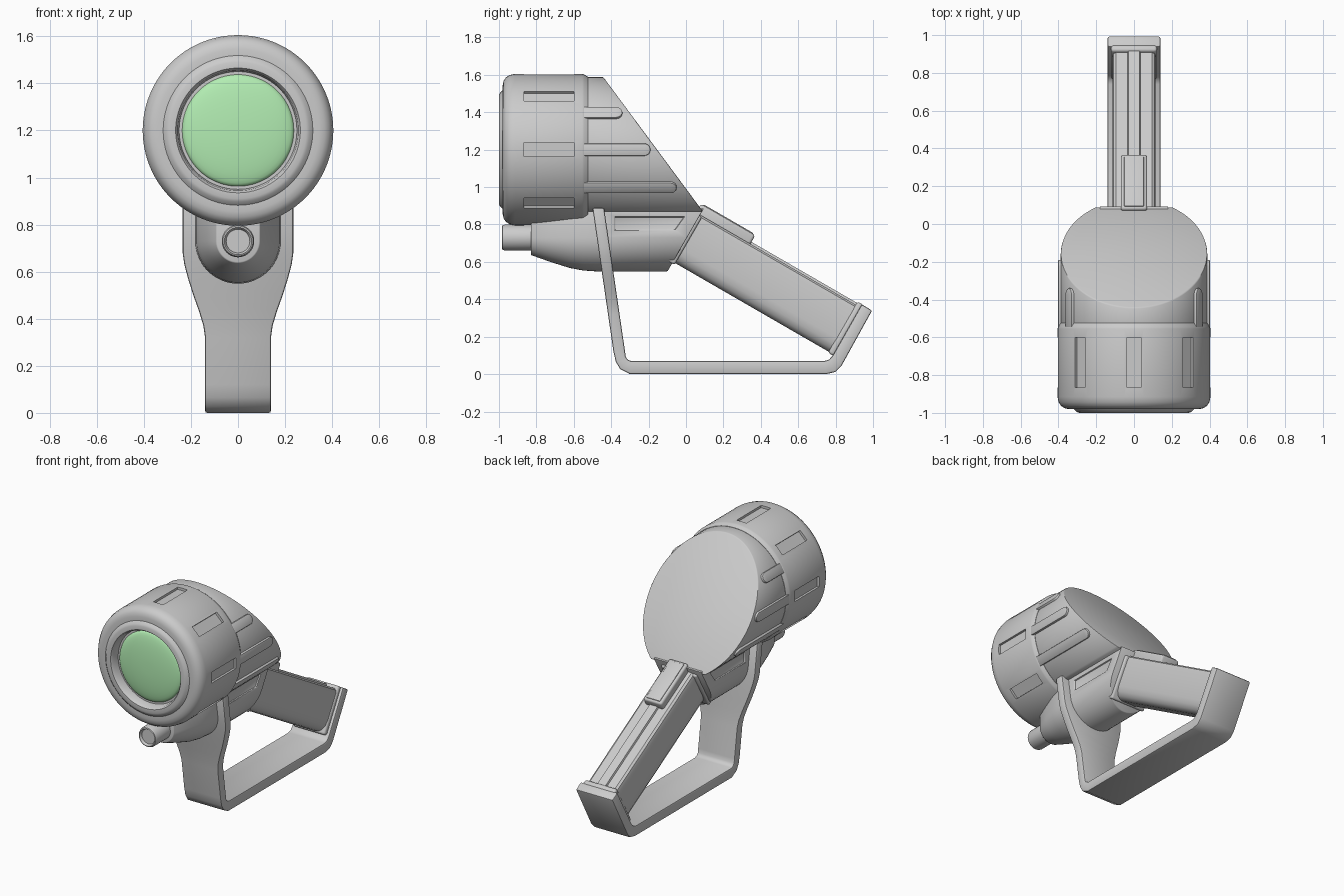
import bpy, bmesh
from math import sin, cos, pi, radians
from mathutils import Vector, Matrix

if "Cube" in bpy.data.objects:
    bpy.data.objects.remove(bpy.data.objects["Cube"])


def finish(ob, bevel=0.0, cutters=(), segs=3, angle=35):
    """Bevel / cut the part, freeze modifiers, smooth by angle."""
    for c in cutters:
        m = ob.modifiers.new("cut", 'BOOLEAN')
        m.operation, m.solver, m.object = 'DIFFERENCE', 'EXACT', c
    if bevel:
        m = ob.modifiers.new("bevel", 'BEVEL')
        m.width, m.segments, m.limit_method = bevel, segs, 'ANGLE'
        m.angle_limit = radians(40)
    bpy.ops.object.select_all(action='DESELECT')
    ob.select_set(True)
    bpy.context.view_layer.objects.active = ob
    bpy.ops.object.convert(target='MESH')
    bpy.ops.object.shade_smooth_by_angle(angle=radians(angle))
    for c in cutters:
        bpy.data.objects.remove(c)
    return ob


def loft(name, rings, planes=()):
    """Skin rings of points with capped ends, then trim with (point, normal) planes."""
    bm = bmesh.new()
    vs = [[bm.verts.new(p) for p in ring] for ring in rings]
    n = len(vs[0])
    for a, b in zip(vs, vs[1:]):
        for i in range(n):
            j = (i + 1) % n
            bm.faces.new((a[i], a[j], b[j], b[i]))
    bm.faces.new(vs[0][::-1])
    bm.faces.new(vs[-1])
    for co, no in planes:
        geom = bm.verts[:] + bm.edges[:] + bm.faces[:]
        bmesh.ops.bisect_plane(bm, geom=geom, plane_co=co, plane_no=no, clear_outer=True)
        bmesh.ops.holes_fill(bm, edges=[e for e in bm.edges if e.is_boundary], sides=0)
    bmesh.ops.recalc_face_normals(bm, faces=bm.faces)
    me = bpy.data.meshes.new(name)
    bm.to_mesh(me)
    bm.free()
    ob = bpy.data.objects.new(name, me)
    bpy.context.collection.objects.link(ob)
    return ob


def lathe(name, profile, z, n=96, planes=()):
    """Turn (radius, y) points around a y-parallel axis at height z."""
    return loft(name, [[(r * cos(2 * pi * i / n), y, z + r * sin(2 * pi * i / n))
                        for i in range(n)] for r, y in profile], planes)


def radial(angle):
    """Frame at the head axis: local x points outward at the angle, local y along the head."""
    return Matrix.Translation((0, 0, 1.2)) @ Matrix.Rotation(-radians(angle), 4, 'Y')


def prism(name, outline, x0, x1, mat=Matrix()):
    """Extrude a (y, z) outline along local x."""
    return loft(name, [[mat @ Vector((x, y, z)) for y, z in outline] for x in (x0, x1)])


def rect(a0, a1, b0, b1):
    return [(a0, b0), (a1, b0), (a1, b1), (a0, b1)]


# Lamp front ring with eight shallow pockets
ring = lathe("lamp_ring", [(.235, -.94), (.25, -.94), (.256, -.988), (.265, -1), (.29, -1),
                           (.303, -.995), (.318, -.98), (.345, -.98), (.368, -.975),
                           (.386, -.963), (.399, -.943), (.405, -.915), (.405, -.555),
                           (.402, -.545), (.39, -.525), (.37, -.525)], 1.2)
pockets = [prism("pocket_cutter", rect(-.865, -.6, -.037, .037), .388, .45, radial(k * 45))
           for k in range(8)]
finish(ring, cutters=pockets)

# Domed green lens
lens = lathe("lens", [(.24, -.935)] + [(.236 * cos(t * pi / 20), -.942 - .035 * sin(t * pi / 20))
                                       for t in range(10)], 1.2)
green = bpy.data.materials.new("lens_green")
green.diffuse_color = (.45, .85, .45, 1)
green.use_nodes = True
green.node_tree.nodes["Principled BSDF"].inputs["Base Color"].default_value = green.diffuse_color
lens.data.materials.append(green)
finish(lens)

# Rear lamp body, cut obliquely at the back and flat underneath
slant = Vector((0, .715, .53)).normalized()
body = lathe("lamp_body", [(.388, -.56), (.388, .3)], 1.2,
             planes=[((0, .09, .87), slant), ((0, 0, .87), (0, 0, -1))])
finish(body, .006, segs=2)

# Raised round-ended ribs on both sides of the body
for ang, end in ((30, -.34), (0, -.19), (-31, -.05)):
    tip = [(end - .033 + .033 * sin(pi * k / 10), -.033 * cos(pi * k / 10)) for k in range(11)]
    for a in (ang, 180 - ang):
        rib = prism("body_rib", [(-.55, -.033)] + tip + [(-.55, .033)], .36, .402, radial(a))
        finish(rib, .006, segs=2)

# Grip frame: local y runs down the grip, local z is its upper side
grip_m = Matrix.Rotation(radians(-30), 4, 'X')
grip_dir = grip_m @ Vector((0, 1, 0))

# Lower housing: U-section growing from the nozzle, trimmed square to the grip
def u_section(y, r):
    arc = [(r * cos(pi * k / 24), y, .73 - r * sin(pi * k / 24)) for k in range(25)]
    return [(r, y, .885)] + arc + [(-r, y, .885)]

housing = loft("lower_housing", [u_section(y, r) for y, r in
               ((-.83, .093), (-.72, .132), (-.62, .163), (-.55, .176), (-.48, .181), (.3, .181))],
               [(grip_dir * -.36, grip_dir)])
panel = [(-.38, .77), (-.06, .77), (-.01, .84), (-.38, .84)]
finish(housing, .008, [prism("panel_cutter", panel, s * .171, s * .25) for s in (1, -1)], segs=2)

# Nozzle
finish(lathe("nozzle", [(.05, -.968), (.054, -.98), (.058, -.985), (.064, -.982), (.069, -.97),
                        (.069, -.8)], .73, 48))

# Grip with a raised centre rail
half = [(.05, .485), (.075, .491), (.096, .508), (.11, .535), (.115, .57), (.115, .745),
        (.109, .765), (.095, .775), (.034, .775), (.03, .787)]
section = half + [(-x, z) for x, z in reversed(half)]
finish(loft("grip", [[grip_m @ Vector((x, y, z)) for x, z in section] for y in (-.42, .635)]))

# Grip end flange, collar and switch
def grip_block(name, w, y0, y1, z0, z1, bevel):
    finish(prism(name, rect(y0, y1, z0, z1), -w, w, grip_m), bevel)

grip_block("grip_flange", .122, .6, .64, .478, .795, .015)
grip_block("grip_collar", .135, -.4, -.345, .475, .77, .012)
grip_block("switch", .07, -.386, -.05, .74, .828, .014)
grip_block("switch_pad", .052, -.37, -.066, .8, .833, .004)

# Guard strap: (outer y, outer z, inner y, inner z, half width)
upper = []
for z, w in ((.888, .235), (.68, .235), (.63, .228), (.57, .212), (.5, .19), (.43, .165),
             (.37, .147), (.32, .14), (.12, .14)):
    y = -.5 + (.888 - z) * .146
    upper.append((y, z, y + .062, z, w))
lower = [(-.375, .065, -.322, .092, .14), (-.352, .027, -.312, .078, .14),
         (-.3, 0, -.295, .07, .14), (.75, 0, .74, .07, .14), (.8, .012, .765, .078, .14),
         (.832, .045, .785, .1, .14), (.995, .34, .94, .373, .14)]
strap = loft("guard_strap", [[(-w, yo, zo), (w, yo, zo), (w, yi, zi), (-w, yi, zi)]
                             for yo, zo, yi, zi, w in upper + lower])
finish(strap, .009, segs=2)
